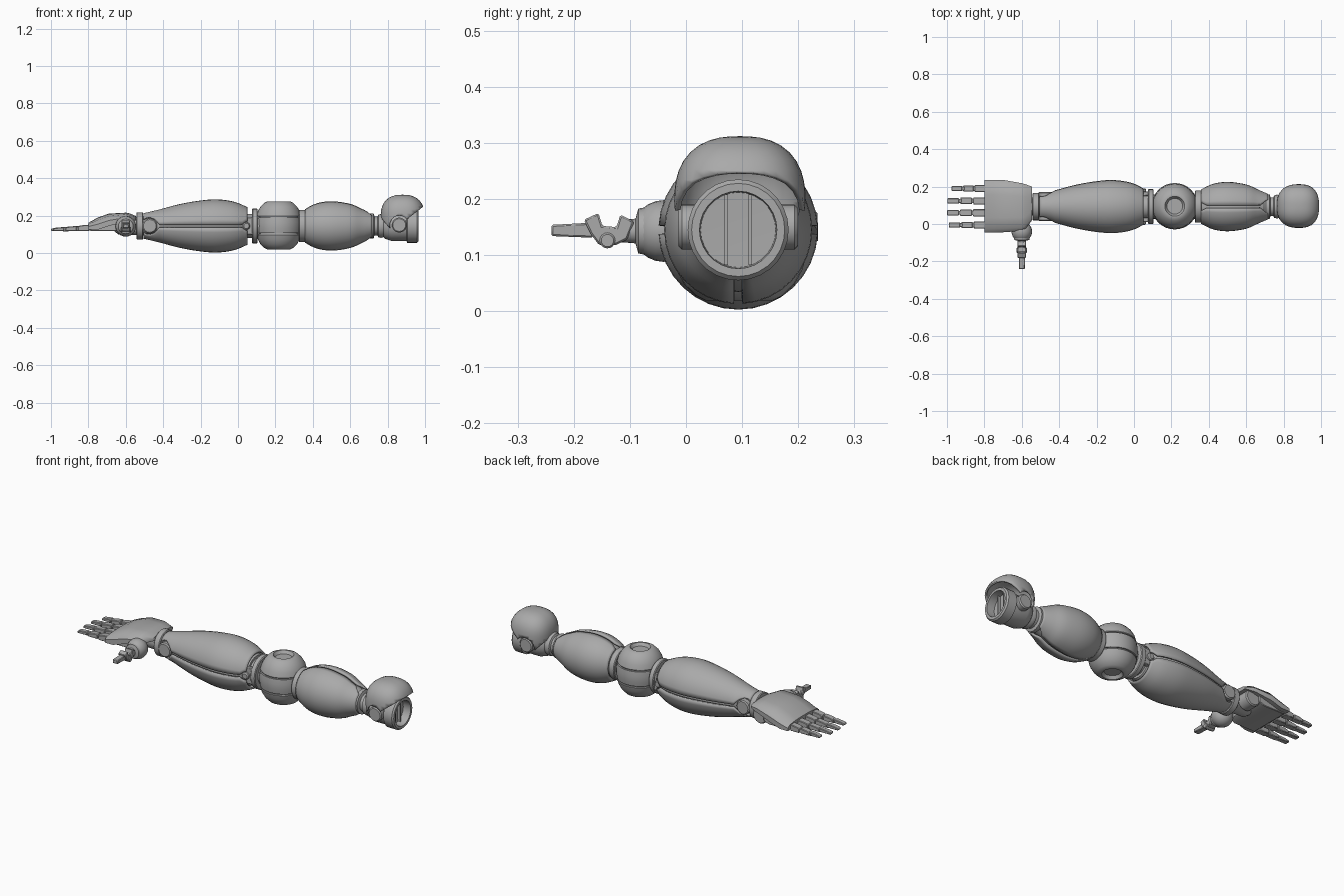
import bpy, bmesh, math
from mathutils import Vector, Matrix

if "Cube" in bpy.data.objects:
    bpy.data.objects.remove(bpy.data.objects["Cube"])

CY, CZ = 0.093, 0.145          # the arm's long axis
grey = bpy.data.materials.new("plain grey")
grey.use_nodes = True
grey.diffuse_color = (0.4, 0.4, 0.4, 1)
grey.node_tree.nodes["Principled BSDF"].inputs["Base Color"].default_value = (0.4, 0.4, 0.4, 1)


def finish(name, bm, recalc=True, angle=35):
    bmesh.ops.remove_doubles(bm, verts=bm.verts, dist=1e-5)
    if recalc:
        bmesh.ops.recalc_face_normals(bm, faces=bm.faces)
    me = bpy.data.meshes.new(name)
    bm.to_mesh(me)
    bm.free()
    me.materials.append(grey)
    ob = bpy.data.objects.new(name, me)
    bpy.context.collection.objects.link(ob)
    bpy.ops.object.select_all(action='DESELECT')
    ob.select_set(True)
    bpy.context.view_layer.objects.active = ob
    bpy.ops.object.shade_smooth_by_angle(angle=math.radians(angle))
    return ob


def modifier(ob, kind, **settings):
    m = ob.modifiers.new(kind.title(), kind)
    for key, value in settings.items():
        setattr(m, key, value)


def turn(name, profile, centre=(0, CY, CZ), axis='X', segs=28, gap=None, start=0.0):
    """Revolve (along, radius) points; with a gap function, make a half shell."""
    bm = bmesh.new()
    rows = []
    for t, r in profile:
        g = gap(t, r) if gap else 0
        span = math.pi - 2 * g if gap else math.tau
        row = []
        for i in range(segs + (1 if gap else 0)):
            a = start + g + span * i / segs
            u, v = r * math.cos(a), r * math.sin(a)
            p = {'X': (t, u, v), 'Y': (v, t, u), 'Z': (u, v, t)}[axis]
            row.append(bm.verts.new(Vector(p) + Vector(centre)))
        rows.append(row)
    for a, b in zip(rows, rows[1:]):
        for i in range(segs):
            j = (i + 1) % len(a)
            bm.faces.new((a[i], a[j], b[j], b[i]))
    if not gap:
        for row, (t, r) in ((rows[0], profile[0]), (rows[-1], profile[-1])):
            if r > 1e-4:
                bm.faces.new(row)
    return finish(name, bm)


def disc(name, centre, r, depth, axis='Y', bevel=0.006, segs=20):
    h = depth / 2
    return turn(name, [(-h, r - bevel), (-h + bevel, r), (h - bevel, r), (h, r - bevel)],
                centre, axis, segs)


def prism(name, outline, low, high, axis='X', bevel=0.003):
    """Extrude a flat outline along x (outline in y, z) or y (outline in x, z)."""
    bm = bmesh.new()
    put = (lambda a, b, d: (d, a, b)) if axis == 'X' else (lambda a, b, d: (a, d, b))
    ends = [[bm.verts.new(put(a, b, d)) for a, b in outline] for d in (low, high)]
    bm.faces.new(ends[0])
    bm.faces.new(ends[1])
    n = len(outline)
    for i in range(n):
        j = (i + 1) % n
        bm.faces.new((ends[0][i], ends[0][j], ends[1][j], ends[1][i]))
    ob = finish(name, bm)
    if bevel:
        modifier(ob, 'BEVEL', width=bevel, segments=1)
    return ob


def box(name, x, y, z, bevel=0.003):
    return prism(name, [(y[0], z[0]), (y[1], z[0]), (y[1], z[1]), (y[0], z[1])], *x, bevel=bevel)


def shells(name, profile, notches, sides, start):
    """Two half shells with a narrow seam that opens around the notch centres."""
    def gap(t, r):
        width = 0.007
        for at, size in notches:
            if abs(t - at) < size:
                width = max(width, math.sqrt(size * size - (t - at) ** 2))
        return math.asin(min(0.9, width / r))
    # resample the outline with a smooth curve
    fine = []
    for i in range(len(profile) - 1):
        p = [Vector(profile[max(0, min(len(profile) - 1, i + k))]) for k in (-1, 0, 1, 2)]
        for s in range(4):
            f = s / 4
            q = 0.5 * (2 * p[1] + (p[2] - p[0]) * f + (2 * p[0] - 5 * p[1] + 4 * p[2] - p[3]) * f ** 2
                       + (3 * p[1] - p[0] - 3 * p[2] + p[3]) * f ** 3)
            fine.append((q.x, q.y - 0.005))
    fine.append((profile[-1][0], profile[-1][1] - 0.005))
    for k, side in enumerate(sides):
        ob = turn(f"{name}_{side}_shell", fine, segs=16, gap=gap, start=start + k * math.pi)
        modifier(ob, 'SOLIDIFY', thickness=0.01, offset=0)
    turn(name + "_core", [(t, r - 0.016) for t, r in fine])


# Forearm: upper and lower shells with seams at front and back
shells("forearm", [(-0.505, 0.068), (-0.42, 0.088), (-0.31, 0.117), (-0.2, 0.136), (-0.11, 0.142),
                   (-0.02, 0.129), (0.05, 0.1)], [(-0.475, 0.046), (0.05, 0.025)], ("upper", "lower"), 0)
# Upper arm: front and back shells with seams on top and below
shells("upper_arm", [(0.36, 0.092), (0.425, 0.122), (0.505, 0.132), (0.6, 0.118), (0.66, 0.092),
                     (0.715, 0.068)], [(0.36, 0.02), (0.72, 0.035)], ("back", "front"), -math.pi / 2)

# Joints on both sides of the arm
for side, s in (("front", -1), ("back", 1)):
    disc(f"wrist_pivot_{side}", (-0.472, CY + s * 0.06, CZ), 0.04, 0.036)
    disc(f"elbow_pivot_{side}", (0.045, CY + s * 0.083, CZ), 0.02, 0.03)
    disc(f"shoulder_pivot_{side}", (0.862, CY + s * 0.084, 0.15), 0.04, 0.045)
    box(f"elbow_bracket_{side}", (0.03, 0.08), (CY + s * 0.07 - 0.012, CY + s * 0.07 + 0.012), (0.1, 0.19))

# Elbow: links, rings and the banded ball with dished caps
turn("elbow_link", [(0.02, 0.065), (0.37, 0.065)])
disc("elbow_inner_ring", (0.09, CY, CZ), 0.093, 0.03, 'X', 0.004, 28)
disc("elbow_outer_ring", (0.343, CY, CZ), 0.086, 0.036, 'X', 0.004, 28)
cap = [(0.112, 0), (0.112, 0.042), (0.128, 0.053), (0.129, 0.06), (0.12, 0.078), (0.1, 0.098),
       (0.075, 0.112), (0.05, 0.119), (0.047, 0.117), (0.047, 0.112), (0.041, 0.112), (0.041, 0.12),
       (0.015, 0.124)]
turn("elbow_ball", cap + [(-t, r) for t, r in reversed(cap)], (0.218, 0.095, 0.148), 'Z', 32)

# Shoulder neck, body and hollow socket
turn("shoulder_neck", [(0.69, 0.05), (0.705, 0.066), (0.725, 0.066), (0.73, 0.05), (0.745, 0.05),
                       (0.75, 0.06), (0.765, 0.064), (0.79, 0.055)])
turn("shoulder_body", [(0.765, 0.045), (0.785, 0.068), (0.82, 0.08), (0.905, 0.08)])
turn("shoulder_socket", [(0.9, 0.078), (0.905, 0.09), (0.957, 0.09), (0.965, 0.083), (0.965, 0.069),
                         (0.92, 0.067), (0.918, 0)])
for k in (-1, 1):
    box("socket_bar", (0.915, 0.935), (CY + k * 0.021 - 0.003, CY + k * 0.021 + 0.003),
        (CZ - 0.063, CZ + 0.063), 0)

# Shoulder hood: squarish dome trimmed by slanted planes, notched around the pivots
bm = bmesh.new()
bmesh.ops.create_uvsphere(bm, u_segments=32, v_segments=20, radius=1)
for v in bm.verts:
    n = sum(abs(c) ** 2.5 for c in v.co) ** (1 / 2.5)
    v.co = Vector((0.88, 0.096, 0.195)) + v.co / n * 0.112
for point, normal in (((0.99, 0, 0.25), (-0.62, 0, 0.78)), ((0.85, 0, 0.137), (0, 0, 1)),
                      ((0.77, 0, 0.187), (0.76, 0, 0.65))):
    bmesh.ops.bisect_plane(bm, geom=bm.verts[:] + bm.edges[:] + bm.faces[:], plane_co=point,
                           plane_no=normal, clear_inner=True)
hood = finish("shoulder_hood", bm, recalc=False)
cutter = disc("hood_notch_cutter", (0.862, CY, 0.15), 0.05, 0.5)
cutter.hide_render = True
cutter.hide_set(True)
modifier(hood, 'SOLIDIFY', thickness=0.01, offset=0)
modifier(hood, 'BOOLEAN', operation='DIFFERENCE', object=cutter, solver='EXACT')

# Wrist
disc("wrist_ring", (-0.525, CY, CZ), 0.073, 0.036, 'X', 0.004, 28)
turn("wrist_link", [(-0.66, 0.03), (-0.64, 0.045), (-0.5, 0.05)])
disc("hand_pivot", (-0.6, 0.165, CZ), 0.045, 0.07)

# Hand: lofted plate with a crowned back (x, y low, y high, z low, z high)
bm = bmesh.new()
rows = []
for x, y0, y1, z0, z1 in ((-0.8, -0.045, 0.235, 0.125, 0.162), (-0.75, -0.045, 0.235, 0.125, 0.19),
                          (-0.69, -0.044, 0.234, 0.145, 0.211), (-0.6, -0.036, 0.218, 0.168, 0.216),
                          (-0.585, -0.032, 0.214, 0.17, 0.214), (-0.545, 0.02, 0.2, 0.175, 0.198)):
    w, h = y1 - y0, z1 - z0
    ring = ((0, 0), (1, 0), (1, 0.45), (0.93, 0.8), (0.72, 0.97), (0.5, 1), (0.28, 0.97), (0.07, 0.8), (0, 0.45))
    rows.append([bm.verts.new((x, y0 + a * w, z0 + b * h)) for a, b in ring])
for a, b in zip(rows, rows[1:]):
    for i in range(len(a)):
        j = (i + 1) % len(a)
        bm.faces.new((a[i], a[j], b[j], b[i]))
bm.faces.new(rows[0])
bm.faces.new(rows[-1])
finish("hand_plate", bm, angle=40)
prism("palm", [(-0.79, 0.117), (-0.66, 0.117), (-0.63, 0.13), (-0.63, 0.18), (-0.76, 0.16), (-0.79, 0.145)],
      -0.02, 0.21, 'Y')

# Fingers: three tapering segments joined by knuckle pins
for name, y, tip in (("index", -0.005, -0.99), ("middle", 0.06, -1.0), ("ring", 0.124, -0.998),
                     ("little", 0.19, -0.975)):
    root, step = -0.79, (tip + 0.79) / 3
    for k, (w, low, high) in enumerate(((0.019, 0.117, 0.152), (0.017, 0.118, 0.145), (0.014, 0.119, 0.139))):
        a, b = root + k * step, root + (k + 1) * step
        prism(f"{name}_finger_segment", [(a - 0.006, low), (a - 0.006, high), (b + 0.02, high - 0.004),
              (b, high - 0.009), (b, low)], y - w, y + w, 'Y')
        disc(f"{name}_finger_knuckle", (a, y, (low + high) / 2 - 0.002), 0.012, w * 1.5, 'Y', 0.002, 12)

# Thumb: ball joint, collar, forked middle segment and tip
turn("thumb_ball", [(0.055 * math.cos(i * math.pi / 12), 0.055 * math.sin(i * math.pi / 12)) for i in range(13)],
     (-0.6, -0.04, 0.143), 'Y', 24)
turn("thumb_collar", [(-0.115, 0.02), (-0.09, 0.022), (-0.085, 0.04), (-0.03, 0.05)], (-0.6, 0, 0.143), 'Y', 20)
prism("thumb_middle", [(-0.182, 0.163), (-0.156, 0.175), (-0.149, 0.152), (-0.124, 0.15), (-0.117, 0.172),
                       (-0.092, 0.16), (-0.105, 0.128), (-0.125, 0.118), (-0.155, 0.118), (-0.17, 0.138)],
      -0.623, -0.577)
disc("thumb_pin", (-0.6, -0.14, 0.126), 0.014, 0.056, 'X', 0.003, 16)
prism("thumb_tip", [(-0.24, 0.134), (-0.165, 0.131), (-0.165, 0.158), (-0.24, 0.154)], -0.616, -0.584)
